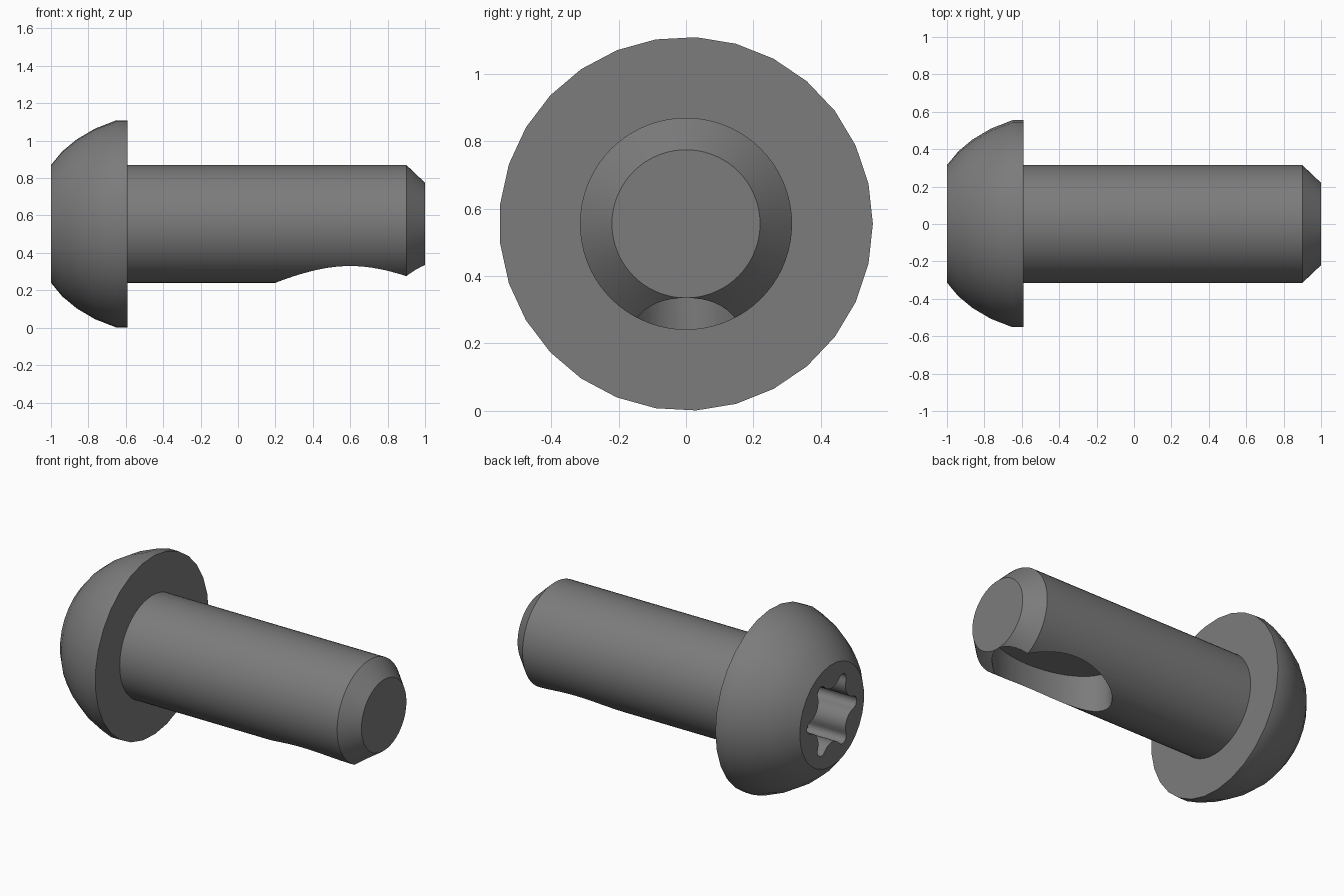
import bpy, bmesh, math

if "Cube" in bpy.data.objects:
    bpy.data.objects.remove(bpy.data.objects["Cube"])

AXIS_Z = 0.555

steel = bpy.data.materials.new("dark_grey_steel")
steel.diffuse_color = (0.2, 0.2, 0.2, 1)
steel.use_nodes = True
steel.node_tree.nodes["Principled BSDF"].inputs["Base Color"].default_value = steel.diffuse_color


def make_object(name, bm):
    bmesh.ops.recalc_face_normals(bm, faces=bm.faces)
    mesh = bpy.data.meshes.new(name)
    bm.to_mesh(mesh)
    bm.free()
    mesh.materials.append(steel)
    obj = bpy.data.objects.new(name, mesh)
    bpy.context.collection.objects.link(obj)
    return obj


def loft(name, rings):
    """Closed solid through rings of equal point count, capped at both ends."""
    bm = bmesh.new()
    loops = [[bm.verts.new(p) for p in ring] for ring in rings]
    n = len(loops[0])
    for a, b in zip(loops, loops[1:]):
        for i in range(n):
            j = (i + 1) % n
            bm.faces.new((a[i], a[j], b[j], b[i]))
    bm.faces.new(loops[0])
    bm.faces.new(loops[-1])
    return make_object(name, bm)


def turned(name, profile, sides):
    """Solid of revolution about the bolt axis from (x, radius) points."""
    angles = [2 * math.pi * i / sides for i in range(sides)]
    return loft(name, [[(x, r * math.cos(t), AXIS_Z + r * math.sin(t)) for t in angles]
                       for x, r in profile])


def cut(obj, cutter):
    mod = obj.modifiers.new("cut", 'BOOLEAN')
    mod.operation = 'DIFFERENCE'
    mod.solver = 'EXACT'
    mod.object = cutter
    bpy.ops.object.select_all(action='DESELECT')
    bpy.context.view_layer.objects.active = obj
    obj.select_set(True)
    bpy.ops.object.modifier_apply(modifier=mod.name)
    bpy.data.objects.remove(cutter, do_unlink=True)
    bpy.ops.object.shade_smooth_by_angle(angle=math.radians(30))


# Domed head with a short straight rim
head = turned("head", [(-1, 0.315), (-0.94, 0.388), (-0.863, 0.452), (-0.765, 0.51),
                       (-0.65, 0.555), (-0.59, 0.555)], 29)

# Shaft with chamfered tip, seated slightly inside the head
shaft = turned("shaft", [(-0.6, 0.315), (0.9, 0.315), (1, 0.22)], 72)

# Six-lobed socket: small round lobes joined by wide concave arcs
LOBE_C, LOBE_R = 0.205, 0.038
HOLLOW_C, HOLLOW_R = 0.262, 0.09
dx = HOLLOW_C * math.cos(math.pi / 6) - LOBE_C
dy = HOLLOW_C * math.sin(math.pi / 6)
join = math.atan2(dy, dx)            # direction from lobe centre to hollow centre
gap = math.hypot(dx, dy)
HOLLOW_R = gap - LOBE_R              # tangent arcs
star = []
for k in range(6):
    a = k * math.pi / 3
    for i in range(9):               # lobe arc
        t = a - join + 2 * join * i / 8
        star.append((LOBE_C * math.cos(a) + LOBE_R * math.cos(t),
                     LOBE_C * math.sin(a) + LOBE_R * math.sin(t)))
    m = a + math.pi / 6
    half = math.pi / 6 - join + math.pi
    start, end = a + join + math.pi, 2 * m - (a + join + math.pi) + 2 * math.pi
    for i in range(1, 8):            # hollow arc
        t = start + (end - start) * i / 8
        star.append((HOLLOW_C * math.cos(m) + HOLLOW_R * math.cos(t),
                     HOLLOW_C * math.sin(m) + HOLLOW_R * math.sin(t)))
socket = loft("socket_cutter", [[(x, y, AXIS_Z + z) for y, z in star] for x in (-1.1, -0.74)])
cut(head, socket)

# Oval pocket in the underside near the tip
oval = [2 * math.pi * i / 64 for i in range(64)]
pocket = loft("pocket_cutter", [[(0.6 + 0.4 * math.cos(t), 0.22 * math.sin(t), z) for t in oval]
                                for z in (0.1, 0.48)])
cut(shaft, pocket)
